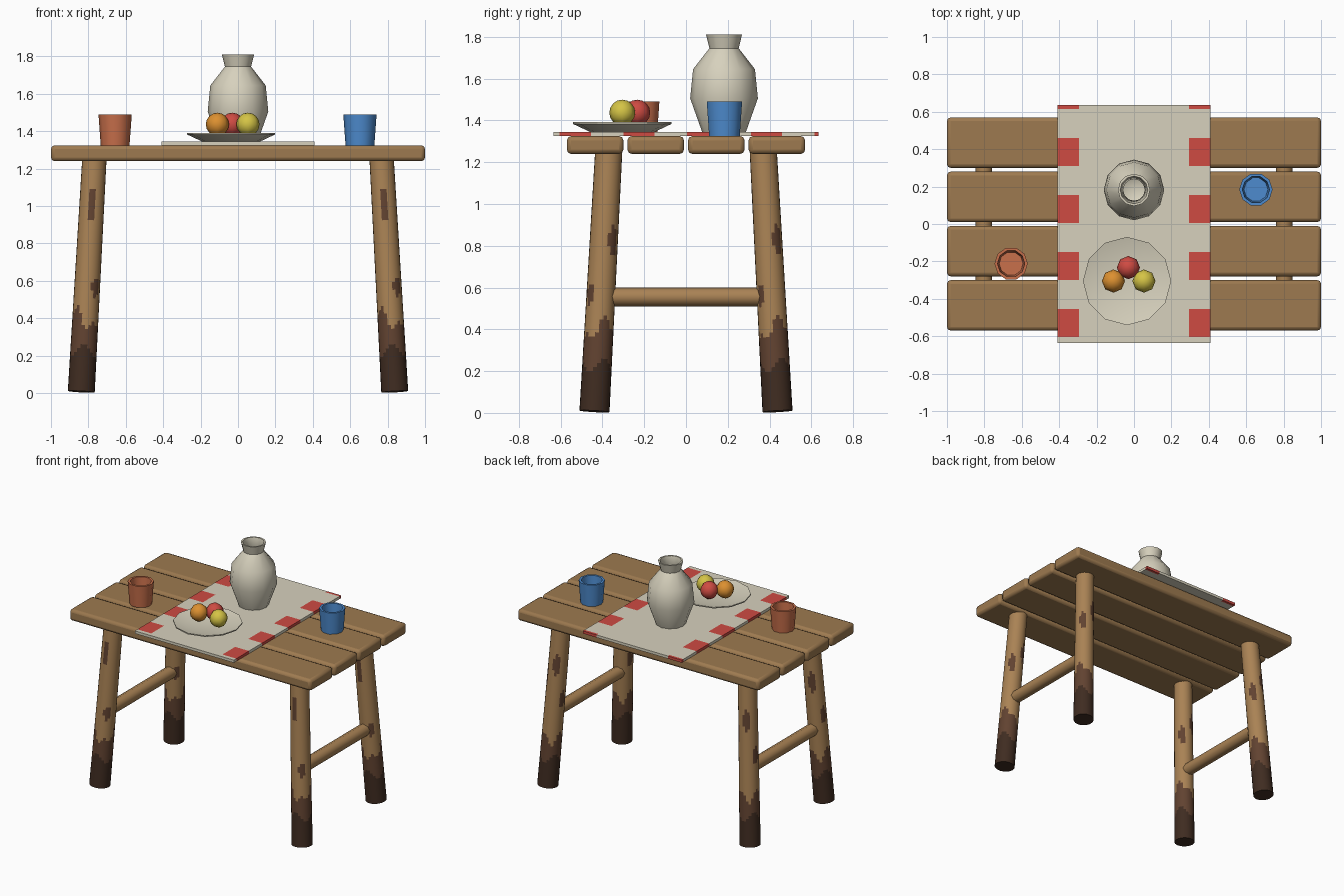
import bpy, bmesh
from math import sin, cos, pi, radians
from mathutils import Vector

if "Cube" in bpy.data.objects:
    bpy.data.objects.remove(bpy.data.objects["Cube"], do_unlink=True)


def material(name, r, g, b):
    m = bpy.data.materials.new(name)
    m.use_nodes = True
    m.diffuse_color = (r, g, b, 1)
    bsdf = m.node_tree.nodes["Principled BSDF"]
    bsdf.inputs["Base Color"].default_value = (r, g, b, 1)
    bsdf.inputs["Roughness"].default_value = 0.8
    return m


PLANK = material("plank wood", 0.34, 0.195, 0.08)
POLE = material("pole wood", 0.40, 0.225, 0.09)
BARK = material("bark brown", 0.12, 0.055, 0.03)
DAMP = material("damp dark brown", 0.05, 0.025, 0.015)
CREAM = material("cream", 0.68, 0.64, 0.51)
RED = material("red", 0.62, 0.07, 0.055)
ORANGE = material("orange", 0.72, 0.28, 0.03)
YELLOW = material("yellow", 0.66, 0.55, 0.06)
BLUE = material("blue", 0.075, 0.26, 0.62)
CLAY = material("terracotta", 0.58, 0.16, 0.07)


def finish(name, bm, mats, location=(0, 0, 0), smooth=None):
    mesh = bpy.data.meshes.new(name)
    bm.to_mesh(mesh)
    bm.free()
    for m in mats:
        mesh.materials.append(m)
    ob = bpy.data.objects.new(name, mesh)
    ob.location = location
    bpy.context.collection.objects.link(ob)
    if smooth:
        bpy.ops.object.select_all(action='DESELECT')
        bpy.context.view_layer.objects.active = ob
        ob.select_set(True)
        bpy.ops.object.shade_smooth_by_angle(angle=radians(smooth))
    return ob


def lathe(name, profile, location, sides, mats, rule=None, smooth=46):
    """Spin (radius, height) points about z; rule(angle, height) picks the material."""
    bm = bmesh.new()
    angles = [2 * pi * j / sides for j in range(sides)]
    rings = [[bm.verts.new((r * cos(a), r * sin(a), z)) for a in angles] for r, z in profile]
    for i in range(len(rings) - 1):
        low, high = rings[i], rings[i + 1]
        for j in range(sides):
            k = (j + 1) % sides
            face = bm.faces.new((low[j], low[k], high[k], high[j]))
            if rule:
                face.material_index = rule(angles[j] + pi / sides,
                                           (profile[i][1] + profile[i + 1][1]) / 2)
    bmesh.ops.remove_doubles(bm, verts=bm.verts, dist=1e-5)
    return finish(name, bm, mats, location, smooth)


def box(size):
    bm = bmesh.new()
    bmesh.ops.create_cube(bm, size=1)
    bmesh.ops.scale(bm, vec=size, verts=bm.verts)
    return bm


# Table top planks
for i in range(4):
    ob = finish(f"plank_{i + 1}", box((2, 0.27, 0.085)), [PLANK],
                (0, (i - 1.5) * 0.29, 1.282), 30)
    bevel = ob.modifiers.new("rounded edges", 'BEVEL')
    bevel.width = 0.02
    bevel.segments = 2

# Bark patches on the legs: angle in degrees, height, half height
PATCHES = [(-90, 0.99, 0.09), (40, 0.82, 0.08), (-50, 0.56, 0.05),
           (115, 0.92, 0.08), (170, 0.66, 0.06)]


def leg_colour(a, z):
    edge = 0.39 + 0.05 * sin(2 * a + 0.5) + 0.03 * sin(5 * a)
    if z < 0.22 + 0.03 * sin(3 * a):
        return 2
    if z < edge:
        return 1
    for deg, height, half in PATCHES:
        turn = (a - radians(deg) + pi) % (2 * pi) - pi
        if (turn / 0.34) ** 2 + ((z - height) / half) ** 2 < 1:
            return 1
    return 0


# Splayed round legs
STEPS = 60
LENGTH = 1.25
leg_profile = [(0, 0)]
leg_profile += [(0.072 - 0.007 * i / STEPS, LENGTH * i / STEPS) for i in range(STEPS + 1)]
leg_profile.append((0, LENGTH))
for side, sx in (("left", 1), ("right", -1)):
    for end, sy in (("front", -1), ("back", 1)):
        foot = Vector((sx * 0.838, sy * 0.438, 0.0075))
        head = Vector((sx * 0.768, sy * 0.37, 1.25))
        leg = lathe(f"{end}_{side}_leg", leg_profile, foot, 24,
                    [POLE, BARK, DAMP], leg_colour, 40)
        leg.rotation_mode = 'QUATERNION'
        leg.rotation_quaternion = Vector((0, 0, 1)).rotation_difference(head - foot)
    # Stretcher between the front and back legs
    bar = lathe(f"{side}_stretcher", [(0, -0.37), (0.045, -0.37), (0.045, 0.37), (0, 0.37)],
                (sx * 0.803, 0, 0.555), 8, [POLE])
    bar.rotation_euler.x = pi / 2

# Table runner with red blocks along both long edges
bm = box((0.82, 1.27, 0.02))
starts = [-0.605 + 0.305 * i for i in range(5)]
cuts = [((x, 0, 0), (1, 0, 0)) for x in (-0.295, 0.295)]
cuts += [((0, y, 0), (0, 1, 0)) for s in starts for y in (s, s + 0.15)]
for point, normal in cuts:
    bmesh.ops.bisect_plane(bm, geom=bm.verts[:] + bm.edges[:] + bm.faces[:],
                           plane_co=point, plane_no=normal)
for f in bm.faces:
    c = f.calc_center_median()
    f.material_index = int(abs(c.x) > 0.295 and any(s < c.y < s + 0.15 for s in starts))
finish("table_runner", bm, [CREAM, RED], (0, 0, 1.335))

# Vase
lathe("vase", [(0, 0), (0.105, 0), (0.162, 0.16), (0.148, 0.30), (0.07, 0.40),
               (0.086, 0.465), (0.074, 0.465), (0.058, 0.40), (0.10, 0.33), (0, 0.25)],
      (0, 0.182, 1.345), 12, [CREAM])

# Plate
lathe("plate", [(0, 0), (0.155, 0), (0.236, 0.038), (0.236, 0.046), (0.15, 0.024), (0, 0.02)],
      (-0.037, -0.305, 1.345), 12, [CREAM], smooth=30)

# Fruit
for name, x, y, mat in (("orange_fruit", -0.11, -0.305, ORANGE),
                        ("red_fruit", -0.03, -0.233, RED),
                        ("yellow_fruit", 0.053, -0.305, YELLOW)):
    bm = bmesh.new()
    bmesh.ops.create_uvsphere(bm, u_segments=8, v_segments=8, radius=0.062)
    finish(name, bm, [mat], (x, y, 1.437), 60)

# Cups
for name, x, y, mat in (("blue_cup", 0.652, 0.184, BLUE), ("clay_cup", -0.657, -0.212, CLAY)):
    lathe(name, [(0, 0), (0.077, 0), (0.089, 0.165), (0.073, 0.165), (0.064, 0.03), (0, 0.03)],
          (x, y, 1.325), 10, [mat])
